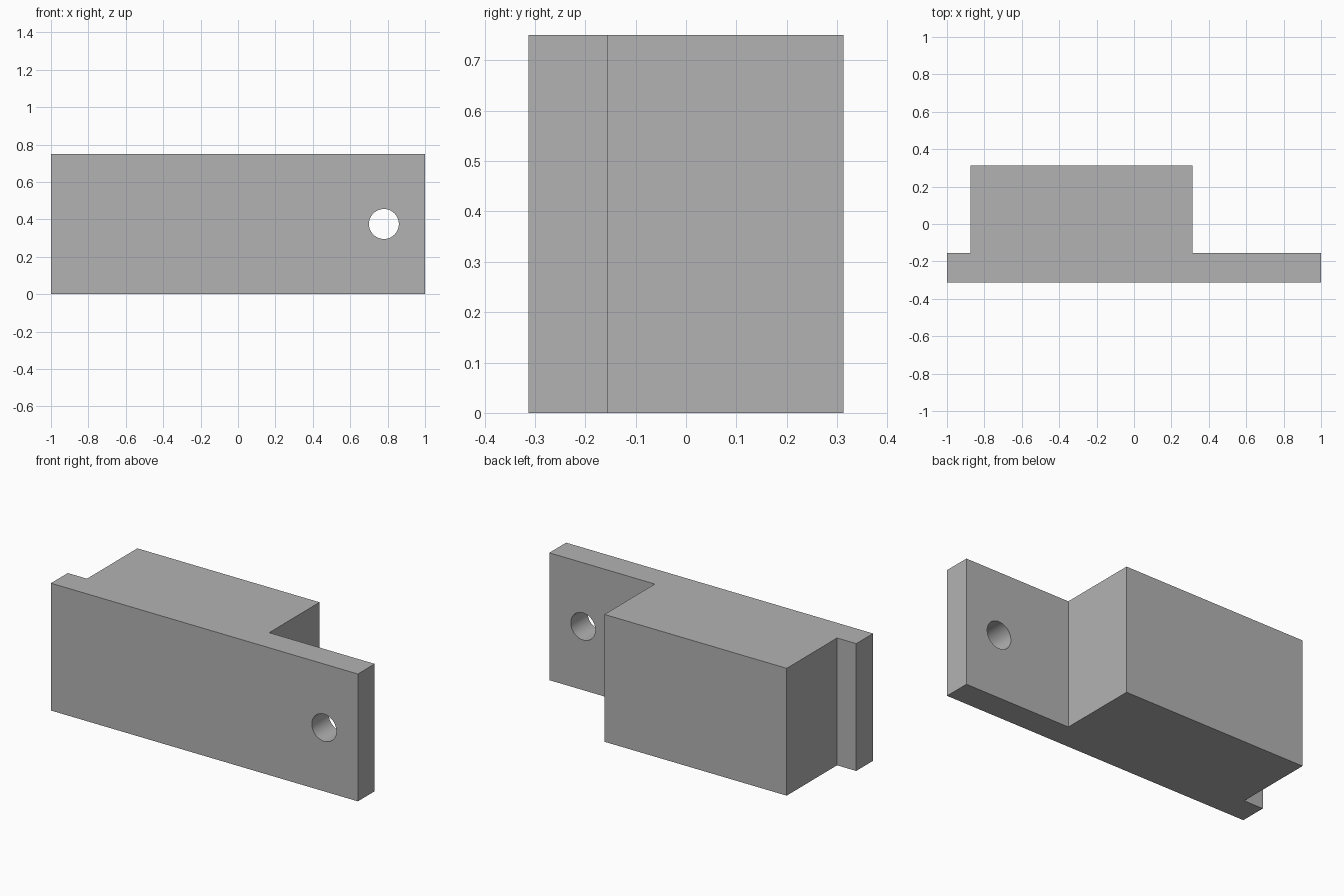
import bpy
import bmesh
import math

cube = bpy.data.objects.get("Cube")
if cube:
    bpy.data.objects.remove(cube, do_unlink=True)

HEIGHT = 0.75
FRONT, STEP, BACK = -0.3125, -0.156, 0.3125

# Single plain grey
grey = bpy.data.materials.new("plain grey")
grey.use_nodes = True
colour = (0.45, 0.45, 0.45, 1)
grey.diffuse_color = colour
grey.node_tree.nodes["Principled BSDF"].inputs["Base Color"].default_value = colour

# Stepped body: front plate and rear block as one extruded profile
profile = [(-1, FRONT), (1, FRONT), (1, STEP), (0.3125, STEP),
           (0.3125, BACK), (-0.875, BACK), (-0.875, STEP), (-1, STEP)]
bm = bmesh.new()
base = bm.faces.new([bm.verts.new((x, y, 0)) for x, y in profile])
result = bmesh.ops.extrude_face_region(bm, geom=[base])
top = [v for v in result["geom"] if isinstance(v, bmesh.types.BMVert)]
bmesh.ops.translate(bm, verts=top, vec=(0, 0, HEIGHT))
bmesh.ops.recalc_face_normals(bm, faces=bm.faces)
mesh = bpy.data.meshes.new("stepped_body")
bm.to_mesh(mesh)
bm.free()
mesh.materials.append(grey)
body = bpy.data.objects.new("stepped_body", mesh)
bpy.context.collection.objects.link(body)

# Round hole through the overhanging end of the plate
bpy.ops.mesh.primitive_cylinder_add(
    vertices=48, radius=0.08, depth=0.4,
    location=(0.78, (FRONT + STEP) / 2, HEIGHT / 2), rotation=(math.pi / 2, 0, 0))
cutter = bpy.context.object
cutter.name = "hole_cutter"
cutter.data.materials.append(grey)

cut = body.modifiers.new("bolt_hole", "BOOLEAN")
cut.operation = "DIFFERENCE"
cut.solver = "EXACT"
cut.object = cutter
bpy.ops.object.select_all(action="DESELECT")
body.select_set(True)
bpy.context.view_layer.objects.active = body
bpy.ops.object.modifier_apply(modifier=cut.name)
bpy.data.objects.remove(cutter, do_unlink=True)

# Smooth hole wall, sharp edges elsewhere
bpy.ops.object.shade_smooth_by_angle(angle=math.radians(30))
